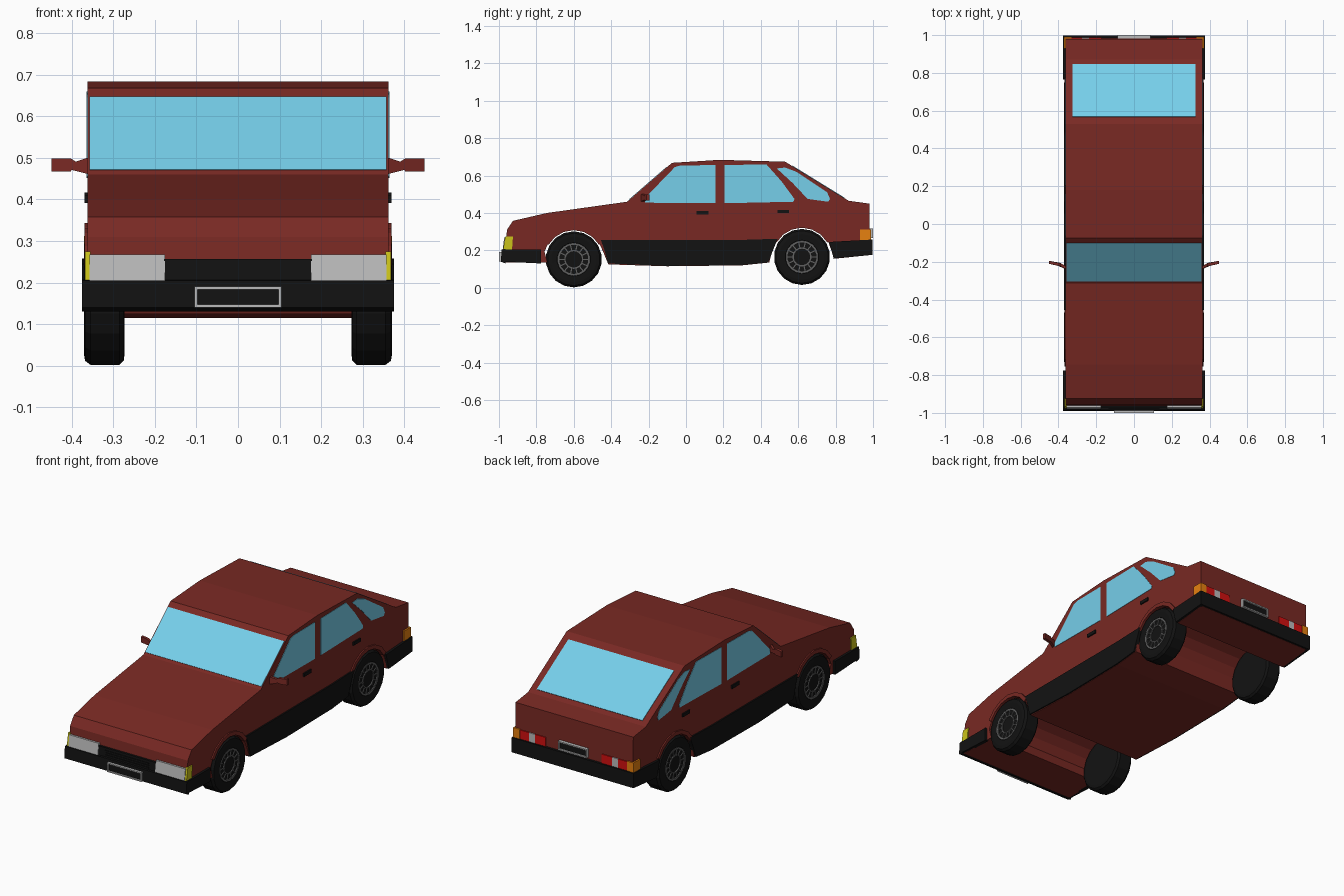
import bpy, bmesh, math
from math import sin, cos, pi, radians

if "Cube" in bpy.data.objects:
    bpy.data.objects.remove(bpy.data.objects["Cube"])


def mat(name, r, g, b):
    m = bpy.data.materials.new(name)
    m.diffuse_color = (r, g, b, 1)
    m.use_nodes = True
    m.node_tree.nodes["Principled BSDF"].inputs["Base Color"].default_value = m.diffuse_color
    return m


RED = mat("red_paint", .19, .022, .017)
BLACK = mat("black_plastic", .006, .006, .006)
GLASS = mat("blue_glass", .18, .62, .82)
GREY = mat("light_grey", .5, .5, .5)
RIM = mat("rim_grey", .12, .12, .12)
YELLOW = mat("yellow_lens", .6, .55, .01)
ORANGE = mat("orange_lens", .8, .22, .005)
TAIL = mat("red_lens", .65, .005, .005)


def finish(name, bm, material):
    bmesh.ops.recalc_face_normals(bm, faces=bm.faces)
    me = bpy.data.meshes.new(name)
    bm.to_mesh(me)
    bm.free()
    me.materials.append(material)
    ob = bpy.data.objects.new(name, me)
    bpy.context.collection.objects.link(ob)
    return ob


def add_prism(bm, pts, x0, x1):
    """Extrude a (y, z) outline from x0 to x1."""
    a = [bm.verts.new((x0, y, z)) for y, z in pts]
    b = [bm.verts.new((x1, y, z)) for y, z in pts]
    bm.faces.new(a)
    bm.faces.new(b[::-1])
    n = len(pts)
    for i in range(n):
        j = (i + 1) % n
        bm.faces.new((a[i], a[j], b[j], b[i]))


def prism(name, pts, x0, x1, material, both=False):
    bm = bmesh.new()
    add_prism(bm, pts, x0, x1)
    if both:
        add_prism(bm, pts, -x1, -x0)
    return finish(name, bm, material)


def rect(y0, y1, z0, z1):
    return [(y0, z0), (y1, z0), (y1, z1), (y0, z1)]


def slab(p, q, t0, t1, off=.003):
    """Thin panel lying on the slope p-q, between fractions t0 and t1."""
    dy, dz = q[0] - p[0], q[1] - p[1]
    l = math.hypot(dy, dz)
    ny, nz = -dz / l * off, dy / l * off
    a = (p[0] + dy * t0, p[1] + dz * t0)
    b = (p[0] + dy * t1, p[1] + dz * t1)
    return [(a[0] - ny, a[1] - nz), (b[0] - ny, b[1] - nz),
            (b[0] + ny, b[1] + nz), (a[0] + ny, a[1] + nz)]


def arc(c, r, a0, a1, n):
    return [(c[0] + r * cos(radians(a0 + (a1 - a0) * i / n)),
             c[1] + r * sin(radians(a0 + (a1 - a0) * i / n))) for i in range(n + 1)]


FRONT, REAR = (-.60, .152), (.62, .165)

# Body: side profile with wheel channels, extruded across the width
top = [(.98, .45), (.87, .465), (.53, .674), (.18, .684), (-.075, .668),
       (-.315, .46), (-.743, .40), (-.925, .358), (-.957, .31), (-.968, .20)]
bottom = ([(-.975, .135), (-.742, .135)] + arc(FRONT, .162, 165, 15, 8)
          + [(-.415, .125), (-.1, .115), (.3, .12), (.445, .135)]
          + arc(REAR, .162, 165, 10, 8) + [(.79, .155), (.985, .175)])
prism("body", top + bottom, -.362, .362, RED)

# Wheel arch lips
for nm, c in (("front", FRONT), ("rear", REAR)):
    prism(nm + "_arch_lips", arc(c, .178, 150, 30, 6) + arc(c, .156, 30, 150, 6),
          .34, .369, RED, True)

# Windows
prism("windscreen", slab((-.315, .46), (-.075, .668), .05, .89), -.357, .357, GLASS)
prism("rear_window", slab((.53, .674), (.87, .465), .11, .93), -.325, .325, GLASS)
side_windows = {
    "front_door_windows": [(-.22, .455), (-.22, .478), (-.195, .505), (-.06, .645),
                           (-.03, .654), (.158, .656), (.158, .452)],
    "rear_door_windows": [(.207, .452), (.207, .656), (.43, .66), (.51, .57),
                          (.58, .475), (.575, .46)],
    "quarter_windows": [(.485, .638), (.53, .643), (.59, .62), (.755, .51),
                        (.77, .475), (.76, .46), (.65, .475), (.57, .56)],
}
for nm, pts in side_windows.items():
    prism(nm, pts, .355, .364, GLASS, True)

# Lower black skirts and bumpers
prism("side_skirts", [(-.455, .255), (-.435, .20), (-.418, .13), (-.1, .117), (.3, .122),
                      (.44, .136), (.465, .2), (.49, .262), (.3, .256)],
      .35, .370, BLACK, True)
prism("front_bumper", [(-.99, .14), (-.965, .13), (-.965, .207), (-.985, .205)],
      -.375, .375, BLACK)
prism("front_bumper_sides", [(-.985, .14), (-.775, .13), (-.775, .205), (-.985, .205)],
      .355, .375, BLACK, True)
prism("rear_bumper", rect(.975, .997, .176, .258), -.375, .375, BLACK)
prism("rear_bumper_sides", [(.79, .157), (.997, .176), (.997, .258), (.765, .245)],
      .355, .375, BLACK, True)

# Front lamps and grille
prism("grille", rect(-.974, -.95, .20, .257), -.178, .178, BLACK)
for i in range(3):
    z = .215 + i * .012
    prism("grille_slat", rect(-.977, -.96, z, z + .004), -.135, .135, BLACK)
prism("headlights", [(-.98, .205), (-.94, .205), (-.94, .268), (-.972, .268)],
      .176, .357, GREY, True)
prism("front_indicators", [(-.978, .206), (-.93, .206), (-.925, .275), (-.966, .275)],
      .355, .368, YELLOW, True)

# Rear lamps
prism("rear_indicators", rect(.93, .99, .256, .312), .33, .370, ORANGE, True)
prism("outer_tail_lights", rect(.96, .988, .256, .308), .275, .33, TAIL, True)
prism("reversing_lights", rect(.96, .988, .256, .308), .238, .275, GREY, True)
prism("inner_tail_lights", rect(.96, .988, .256, .308), .172, .238, TAIL, True)


# Number plates: black panel with a grey frame
def plate(nm, y0, y1, w, z0, z1, yp0, yp1):
    t = .007
    prism(nm + "_plate", rect(yp0, yp1, z0 + t, z1 - t), -w + t, w - t, BLACK)
    bm = bmesh.new()
    add_prism(bm, rect(y0, y1, z0, z0 + t), -w, w)
    add_prism(bm, rect(y0, y1, z1 - t, z1), -w, w)
    for s in (-1, 1):
        add_prism(bm, rect(y0, y1, z0 + t, z1 - t), s * w, s * (w - t))
    finish(nm + "_plate_frame", bm, GREY)


plate("front", -1.0, -.98, .105, .14, .191, -.993, -.98)
plate("rear", .97, 1.0, .088, .266, .316, .97, .99)

# Door handles
prism("front_door_handles", rect(.055, .12, .391, .41), .355, .369, BLACK, True)
prism("rear_door_handles", rect(.49, .552, .399, .417), .355, .369, BLACK, True)

# Door mirrors: tapered stalk flaring into a flat housing
bm = bmesh.new()
outline = [(.355, .46), (.40, .471), (.403, .467), (.449, .467),
           (.449, .499), (.403, .499), (.39, .491), (.355, .503)]
sweep = [-.235, -.214, -.213, -.203, -.203, -.213, -.214, -.235]
for s in (-1, 1):
    f = [bm.verts.new((s * x, y - .008, z)) for (x, z), y in zip(outline, sweep)]
    b = [bm.verts.new((s * x, y + .008, z)) for (x, z), y in zip(outline, sweep)]
    bm.faces.new(f)
    bm.faces.new(b[::-1])
    for i in range(8):
        j = (i + 1) % 8
        bm.faces.new((f[i], f[j], b[j], b[i]))
finish("door_mirrors", bm, RED)


# Wheels: lathed tyre plus slotted rim face
def lathe(bm, c, s, prof, n, closed):
    rings = [[bm.verts.new((s * x, c[0] + r * cos(2 * pi * (k + .5) / n),
                            c[1] + r * sin(2 * pi * (k + .5) / n))) for k in range(n)]
             for x, r in prof]
    pairs = list(zip(rings, rings[1:])) + ([(rings[-1], rings[0])] if closed else [])
    for a, b in pairs:
        for k in range(n):
            j = (k + 1) % n
            bm.faces.new((a[k], a[j], b[j], b[k]))
    if not closed:
        bm.faces.new(rings[0])
        bm.faces.new(rings[-1])


def wheel(nm, c, s):
    bm = bmesh.new()
    lathe(bm, c, s, [(.273, .125), (.275, .14), (.285, .15), (.355, .15), (.368, .14),
                     (.371, .122), (.369, .09), (.364, .085)], 18, False)
    finish(nm + "_tyre", bm, BLACK)
    bm = bmesh.new()
    for r0, r1 in ((.078, .088), (.044, .051)):
        lathe(bm, c, s, [(.362, r0), (.362, r1), (.370, r1), (.370, r0)], 18, True)
    for k in range(14):
        a = 2 * pi * k / 14
        ca, sa, w = cos(a), sin(a), .003
        pts = [(c[0] + r * ca - t * sa, c[1] + r * sa + t * ca)
               for r, t in ((.049, -w), (.08, -w), (.08, w), (.049, w))]
        add_prism(bm, pts, s * .362, s * .369)
    finish(nm + "_rim", bm, RIM)


for s, side in ((1, "right"), (-1, "left")):
    wheel("front_" + side, FRONT, s)
    wheel("rear_" + side, REAR, s)
